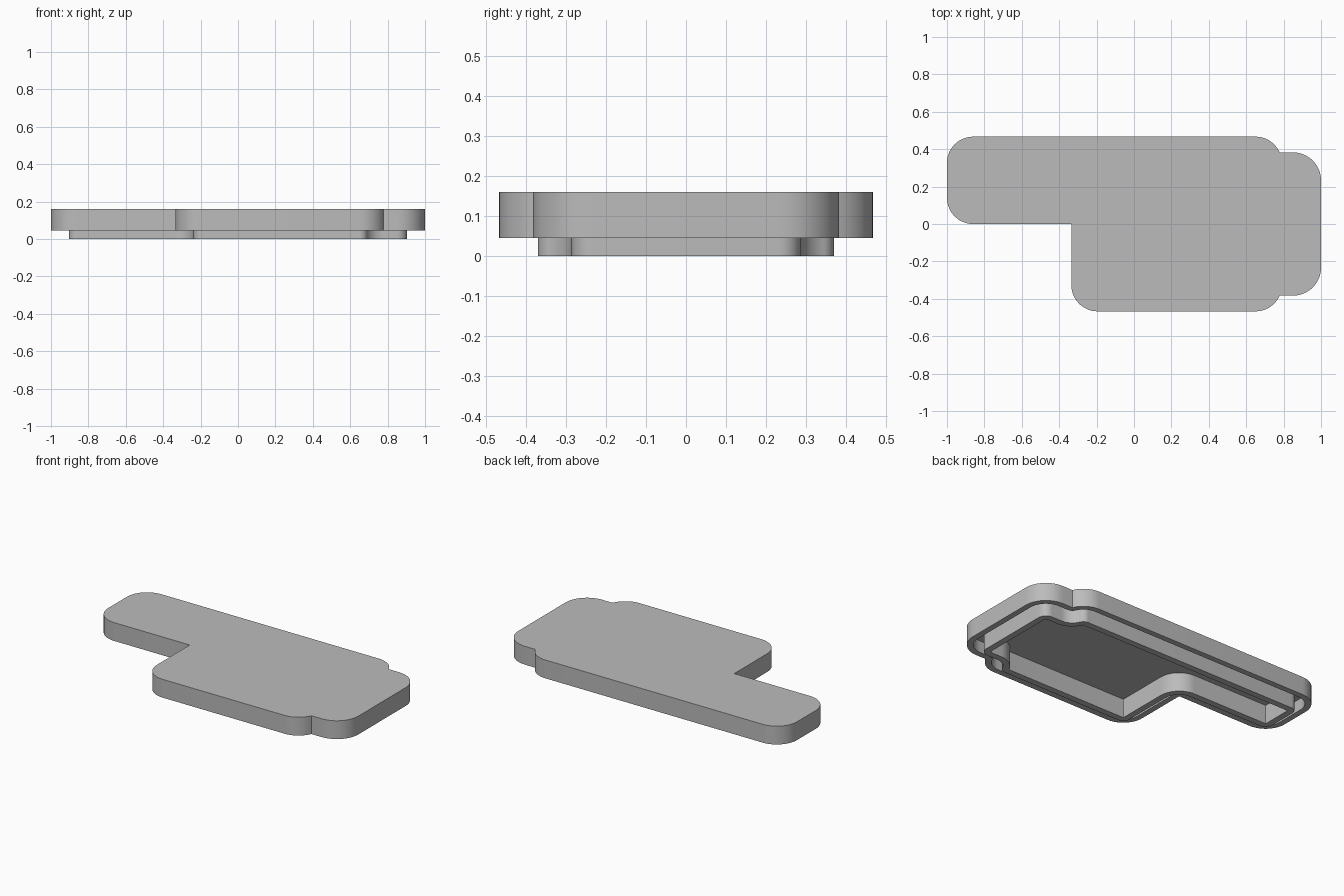
import bpy, bmesh, math

cube = bpy.data.objects.get("Cube")
if cube:
    bpy.data.objects.remove(cube, do_unlink=True)

# Outline key sizes: main body, narrow arm and end lobe
R, LOBE_R = 0.14, 0.15
BODY_X, BODY_Y = 0.65, 0.467 - R
LOBE_X, LOBE_Y = 1 - LOBE_R, 0.383
STEP_X = -0.335
NOTCH = math.degrees(math.asin((LOBE_Y - BODY_Y) / R))
NOTCH_X = BODY_X + R * math.cos(math.radians(NOTCH))

# Counter-clockwise corners: centre x, centre y, radius, start and end angle.
# Radius zero marks an inward corner, which rounds itself when inset.
CORNERS = [
    (LOBE_X, LOBE_R - LOBE_Y, LOBE_R, -90, 0),
    (LOBE_X, LOBE_Y - LOBE_R, LOBE_R, 0, 90),
    (NOTCH_X, LOBE_Y, 0, 90, NOTCH),
    (BODY_X, BODY_Y, R, NOTCH, 90),
    (R - 1, BODY_Y, R, 90, 180),
    (R - 1, R, R, 180, 270),
    (STEP_X, 0, 0, 270, 180),
    (STEP_X + R, -BODY_Y, R, 180, 270),
    (BODY_X, -BODY_Y, R, 270, 360 - NOTCH),
    (NOTCH_X, -LOBE_Y, 0, 360 - NOTCH, 270),
]
STEPS = 12


def outline(inset):
    points = []
    for cx, cy, r, a0, a1 in CORNERS:
        for i in range(STEPS + 1):
            a = math.radians(a0 + (a1 - a0) * i / STEPS)
            points.append((cx + (r - inset) * math.cos(a),
                           cy + (r - inset) * math.sin(a)))
    return points


# Section through the lid: skirt, groove, inner lip, recess (inset, height)
TOP, SKIRT, CEILING = 0.16, 0.045, 0.12
SECTION = [(0, TOP), (0, SKIRT), (0.037, SKIRT), (0.037, CEILING),
           (0.097, CEILING), (0.097, 0), (0.137, 0), (0.137, CEILING)]

bm = bmesh.new()
rings = [[bm.verts.new((x, y, z)) for x, y in outline(inset)]
         for inset, z in SECTION]
for upper, lower in zip(rings, rings[1:]):
    for i in range(len(upper)):
        j = (i + 1) % len(upper)
        bm.faces.new((upper[i], lower[i], lower[j], upper[j]))
bm.faces.new(rings[0])
bm.faces.new(rings[-1][::-1])
bmesh.ops.remove_doubles(bm, verts=bm.verts, dist=0.00005)
bmesh.ops.recalc_face_normals(bm, faces=bm.faces)

mesh = bpy.data.meshes.new("lid")
bm.to_mesh(mesh)
bm.free()
lid = bpy.data.objects.new("lid", mesh)
bpy.context.collection.objects.link(lid)

# Plain grey material
grey = bpy.data.materials.new("plain grey")
grey.use_nodes = True
colour = (0.5, 0.5, 0.5, 1)
grey.diffuse_color = colour
grey.node_tree.nodes["Principled BSDF"].inputs["Base Color"].default_value = colour
mesh.materials.append(grey)

# Smooth rounded corners, crisp rims
bpy.ops.object.select_all(action='DESELECT')
lid.select_set(True)
bpy.context.view_layer.objects.active = lid
bpy.ops.object.shade_smooth_by_angle(angle=math.radians(30))
